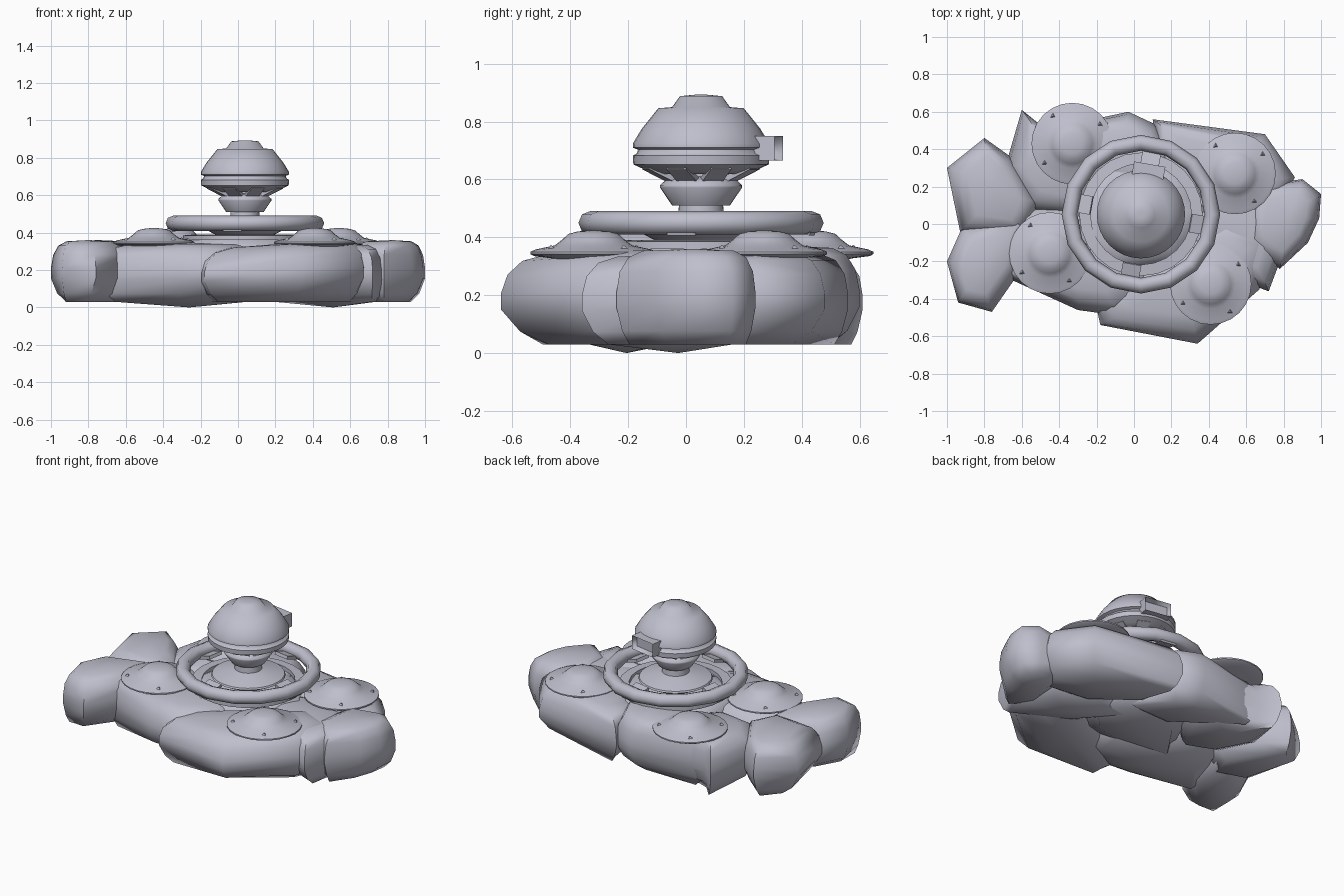
import bpy, bmesh, math
from mathutils import Vector, Matrix

cube = bpy.data.objects.get("Cube")
if cube:
    bpy.data.objects.remove(cube, do_unlink=True)

grey = bpy.data.materials.new("pale lavender grey")
grey.use_nodes = True
colour = (0.52, 0.52, 0.61, 1)
grey.diffuse_color = colour
grey.node_tree.nodes["Principled BSDF"].inputs["Base Color"].default_value = colour

HUB = Vector((0.037, 0.052, 0))


def finish(name, bm, angle=35, location=(0, 0, 0)):
    """Turn a bmesh into a shaded, coloured object."""
    bmesh.ops.recalc_face_normals(bm, faces=bm.faces)
    mesh = bpy.data.meshes.new(name)
    bm.to_mesh(mesh)
    bm.free()
    mesh.materials.append(grey)
    obj = bpy.data.objects.new(name, mesh)
    obj.location = location
    bpy.context.collection.objects.link(obj)
    bpy.ops.object.select_all(action="DESELECT")
    obj.select_set(True)
    bpy.context.view_layer.objects.active = obj
    bpy.ops.object.shade_smooth_by_angle(angle=math.radians(angle))
    return obj


def bridge(bm, rings, closed=False):
    """Join successive vertex rings with quads."""
    pairs = list(zip(rings, rings[1:]))
    if closed:
        pairs.append((rings[-1], rings[0]))
    for low, high in pairs:
        n = len(low)
        for i in range(n):
            j = (i + 1) % n
            bm.faces.new((low[i], low[j], high[j], high[i]))


def lathe(name, profile, location, sides=32, closed=False, angle=35):
    """Revolve (radius, height) points about a vertical axis."""
    bm = bmesh.new()
    rings = []
    for r, z in profile:
        turns = [math.tau * i / sides for i in range(sides)]
        rings.append([bm.verts.new((r * math.cos(a), r * math.sin(a), z)) for a in turns])
    bridge(bm, rings, closed)
    if not closed:
        bm.faces.new(rings[0])
        bm.faces.new(rings[-1])
    return finish(name, bm, angle, location)


def boulder(name, outline, top=0.36, floor=0.03, slope=0):
    """A rock lofted from its plan outline, keeled lengthwise, its top rising by slope along x."""
    bm = bmesh.new()
    pts = [Vector(p) for p in outline]
    mid = sum(pts, Vector((0, 0))) / len(pts)
    axis = max((p - q for p in pts for q in pts), key=lambda d: d.length).normalized()
    rings = []
    # height, scale along the keel, scale across it
    for height, along, across in ((0, .84, .48), (.14, .93, .79), (.38, 1, 1), (.55, 1, 1),
                                  (.76, .96, .93), (.91, .85, .78), (.98, .66, .55)):
        ring = []
        for p in pts:
            length = axis * (p - mid).dot(axis)
            spot = mid + length * along + (p - mid - length) * across
            z = 0.03 + height * (top - 0.03 + slope * (spot.x - mid.x))
            ring.append(bm.verts.new((*spot, z)))
        rings.append(ring)
    bridge(bm, rings)
    for ring, z in ((rings[0], floor), (rings[-1], top)):
        centre = bm.verts.new((*mid, z))
        for i, v in enumerate(ring):
            bm.faces.new((v, ring[(i + 1) % len(ring)], centre))
    return finish(name, bm, 62)


def radial_box(name, angle, radius, z, size, tilt=0):
    """A box whose x axis points outward from the hub."""
    bm = bmesh.new()
    bmesh.ops.create_cube(bm, size=1, matrix=Matrix.Diagonal((*size, 1)))
    turn = Matrix.Rotation(math.radians(angle), 4, "Z")
    bm.transform(turn @ Matrix.Translation((radius, 0, z)) @ Matrix.Rotation(tilt, 4, "Y"))
    return finish(name, bm, 30, HUB)


# Cluster of boulders forming the base
boulder("left_back_boulder", [(-1, .3), (-.8, .46), (-.66, .36), (-.5, .12),
                              (-.6, -.06), (-.93, -.04)])
boulder("left_front_boulder", [(-1, -.2), (-.94, -.42), (-.76, -.47), (-.6, -.24),
                               (-.58, .05), (-.92, -.02)])
boulder("back_left_boulder", [(-.6, .61), (-.69, .3), (-.58, .08), (-.3, .05),
                              (-.1, .25), (-.12, .5), (-.5, .53)], .34)
boulder("back_middle_boulder", [(-.5, .5), (-.03, .6), (.12, .53), (.25, .2),
                                (-.1, .1)], .37)
boulder("back_right_boulder", [(.1, .56), (.7, .48), (.86, .25), (.77, .08),
                               (.4, .03), (.12, .25)], .35)
boulder("right_boulder", [(1, .16), (.9, .24), (.62, .2), (.58, -.1),
                          (.78, -.24), (.93, -.1), (.99, .03)])
boulder("front_right_boulder", [(-.22, -.36), (-.18, -.54), (.34, -.64), (.67, -.35),
                                (.73, -.08), (.55, .08), (.15, -.12)], .345, slope=.06)
boulder("front_middle_boulder", [(-.74, -.26), (-.3, -.46), (-.08, -.49), (.12, -.36),
                                 (.1, -.05), (-.3, .1), (-.62, .08)], .345, 0)
boulder("right_inner_boulder", [(.3, -.2), (.72, -.36), (.81, -.12), (.72, .15),
                                (.4, .25), (.1, .12)], .34, 0)
boulder("core_boulder", [(-.36, -.1), (-.12, -.28), (.25, -.22), (.42, .08),
                         (.22, .36), (-.2, .38)], .39)

# Domed landing saucers, each with small pins on the rim
saucer = [(.06, .31), (.15, .328), (.205, .335), (.218, .342), (.218, .35), (.2, .358),
          (.134, .372), (.108, .392), (.086, .412), (.055, .42), (.02, .424)]
for i, (x, y) in enumerate([(-.33, .43), (.54, .27), (-.45, -.155), (.41, -.32)]):
    lathe(f"saucer_{i + 1}", saucer, (x, y, 0), 24, angle=48)
    for k in range(4):
        bm = bmesh.new()
        bmesh.ops.create_cone(bm, cap_ends=True, segments=3, radius1=.016, radius2=.002, depth=.012)
        a = math.radians(35 + 90 * k)
        finish(f"saucer_{i + 1}_pin_{k + 1}", bm, 30,
               (x + .18 * math.cos(a), y + .18 * math.sin(a), .367))

# Large docking ring with spoke blocks
tube = [(.382 + .042 * math.cos(math.tau * k / 8), .45 + .041 * math.sin(math.tau * k / 8))
        for k in range(8)]
lathe("docking_ring", tube, HUB, 16, True, 60)
lathe("lower_ring", [(.27, .365), (.33, .36), (.33, .385), (.27, .39)], HUB, 24, True)
for k in range(4):
    radial_box(f"ring_spoke_{k + 1}", 80 + 90 * k, .33, .435, (.13, .1, .02), .3)

# Lens-shaped collar and column under the tower
lathe("collar", [(.08, .36), (.17, .395), (.215, .42), (.21, .43), (.14, .45),
                 (.08, .465), (.075, .53)], HUB)

# Tower neck and domed head
lathe("tower_neck", [(.1, .51), (.142, .572), (.142, .58), (.12, .6), (.09, .61), (.09, .66)],
      HUB, angle=50)
lathe("tower_head", [(.1, .628), (.15, .618), (.19, .632), (.234, .652), (.236, .682),
                     (.222, .69), (.218, .703), (.236, .71), (.236, .724), (.205, .775),
                     (.148, .846), (.1, .85), (.073, .888), (.02, .893)], HUB, angle=55)
for k in range(8):
    radial_box(f"neck_fin_{k + 1}", 20 + 45 * k, .145, .618, (.12, .075, .02), -.45)

# Hooded hangar at the back of the head
hood = radial_box("head_hangar", 80, .232, .708, (.08, .17, .085))
bm = bmesh.new()
bm.from_mesh(hood.data)
outward = Vector((math.cos(math.radians(80)), math.sin(math.radians(80)), 0))
mouth = max(bm.faces, key=lambda f: f.normal.dot(outward))
bmesh.ops.inset_region(bm, faces=[mouth], thickness=.012)
bmesh.ops.translate(bm, verts=mouth.verts, vec=outward * -.035)
bm.to_mesh(hood.data)
bm.free()
